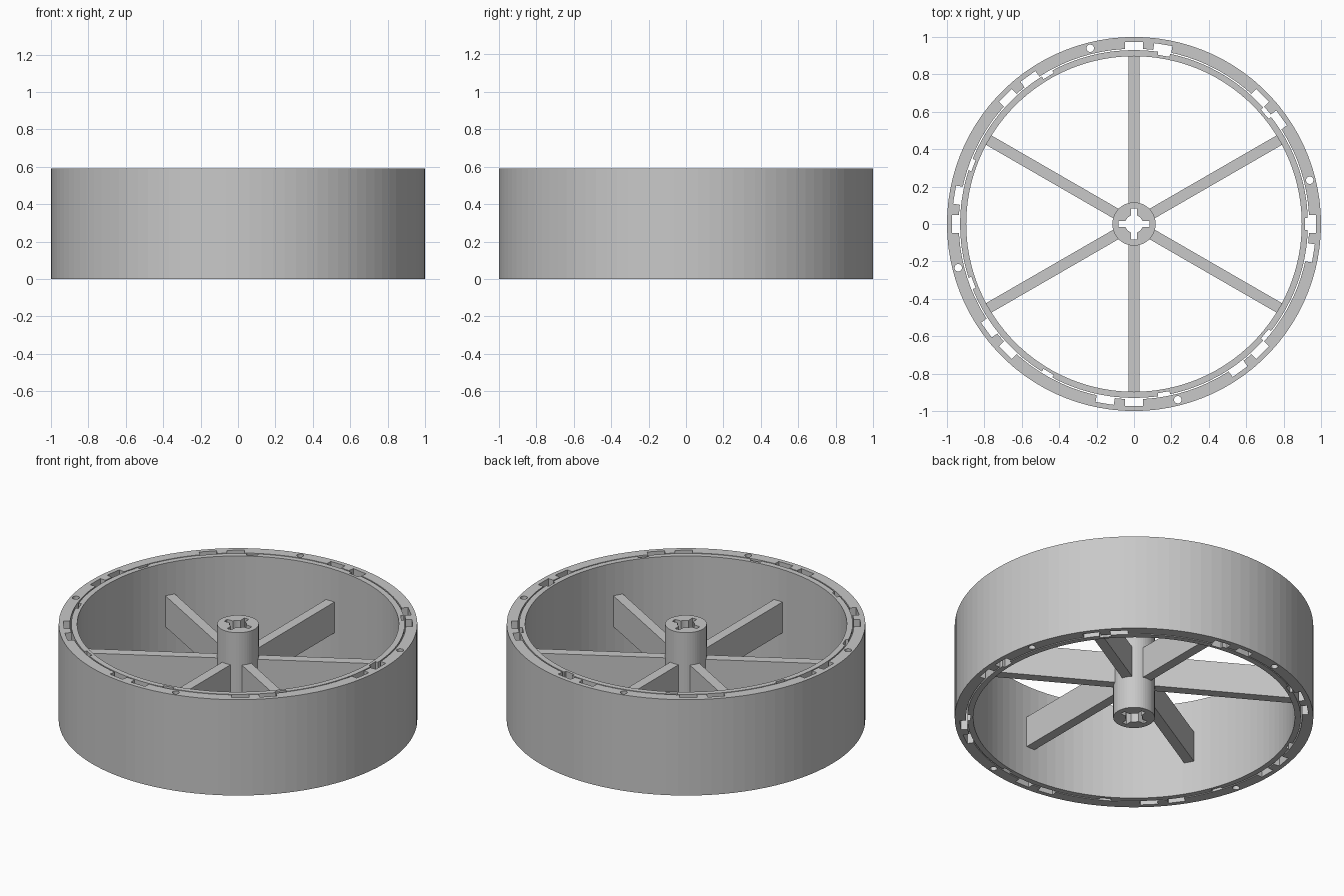
import bpy
import bmesh
from math import radians, cos, sin
from mathutils import Matrix, Vector

HEIGHT = 0.59
SEGMENTS = 100

if "Cube" in bpy.data.objects:
    bpy.data.objects.remove(bpy.data.objects["Cube"], do_unlink=True)

grey = bpy.data.materials.new("plain grey")
grey.use_nodes = True
colour = (0.58, 0.58, 0.58, 1)
grey.diffuse_color = colour
grey.node_tree.nodes["Principled BSDF"].inputs["Base Color"].default_value = colour


def finish(name, bm):
    bmesh.ops.recalc_face_normals(bm, faces=bm.faces)
    mesh = bpy.data.meshes.new(name)
    bm.to_mesh(mesh)
    bm.free()
    mesh.materials.append(grey)
    obj = bpy.data.objects.new(name, mesh)
    bpy.context.collection.objects.link(obj)
    return obj


def ring(name, inner, outer):
    """Square-section tube standing on the ground."""
    bm = bmesh.new()
    corners = [(inner, 0), (outer, 0), (outer, HEIGHT), (inner, HEIGHT)]
    verts = [bm.verts.new((r, 0, z)) for r, z in corners]
    edges = [bm.edges.new((verts[i], verts[(i + 1) % 4])) for i in range(4)]
    bmesh.ops.spin(bm, geom=verts + edges, axis=(0, 0, 1), cent=(0, 0, 0),
                   angle=radians(360), steps=SEGMENTS, use_duplicate=False)
    bmesh.ops.remove_doubles(bm, verts=bm.verts, dist=0.0001)
    return finish(name, bm)


def add_box(bm, angle, radius, size, z=HEIGHT / 2):
    """Box whose x side points away from the axle."""
    matrix = (Matrix.Rotation(radians(angle), 4, "Z")
              @ Matrix.Translation((radius, 0, z))
              @ Matrix.Diagonal((*size, 1)))
    bmesh.ops.create_cube(bm, size=1, matrix=matrix)


def add_cylinder(bm, centre, radius, depth, segments):
    bmesh.ops.create_cone(bm, cap_ends=True, segments=segments, radius1=radius,
                          radius2=radius, depth=depth,
                          matrix=Matrix.Translation(centre))


def cut(obj, bm):
    cutter = finish("cutter", bm)
    cutter.hide_render = True
    mod = obj.modifiers.new("cut", "BOOLEAN")
    mod.operation = "DIFFERENCE"
    mod.solver = "EXACT"
    mod.object = cutter
    bpy.context.view_layer.objects.active = obj
    bpy.ops.object.modifier_apply(modifier=mod.name)
    bpy.data.objects.remove(cutter, do_unlink=True)


# Outer rim with paired slots and four pin holes
outer_rim = ring("outer_rim", 0.937, 1.0)
bm = bmesh.new()
for i in range(8):
    for offset in (0, -9.3):
        add_box(bm, 45 * i + offset, 0.947, (0.05, 0.098, 1))
for i in range(4):
    a = radians(14 + 90 * i)
    add_cylinder(bm, Vector((cos(a), sin(a), 0)) * 0.968 + Vector((0, 0, HEIGHT / 2)),
                 0.02, 1, 20)
cut(outer_rim, bm)

# Inner rim with nine small notches, separated by a thin gap
inner_rim = ring("inner_rim", 0.897, 0.93)
bm = bmesh.new()
for i in range(9):
    add_box(bm, 40 * i, 0.93, (0.034, 0.064, 1))
cut(inner_rim, bm)

# Hub with a round and cross-shaped axle hole
bm = bmesh.new()
add_cylinder(bm, (0, 0, HEIGHT / 2), 0.116, HEIGHT, 48)
hub = finish("hub", bm)
bm = bmesh.new()
add_cylinder(bm, (0, 0, HEIGHT / 2), 0.048, 1, 32)
cut(hub, bm)
for angle in (0, 90):
    bm = bmesh.new()
    add_box(bm, angle, 0, (0.168, 0.03, 1))
    cut(hub, bm)

# Six flat spokes
for i in range(6):
    bm = bmesh.new()
    add_box(bm, 30 + 60 * i, 0.506, (0.796, 0.058, 0.19))
    finish(f"spoke_{i + 1}", bm)
